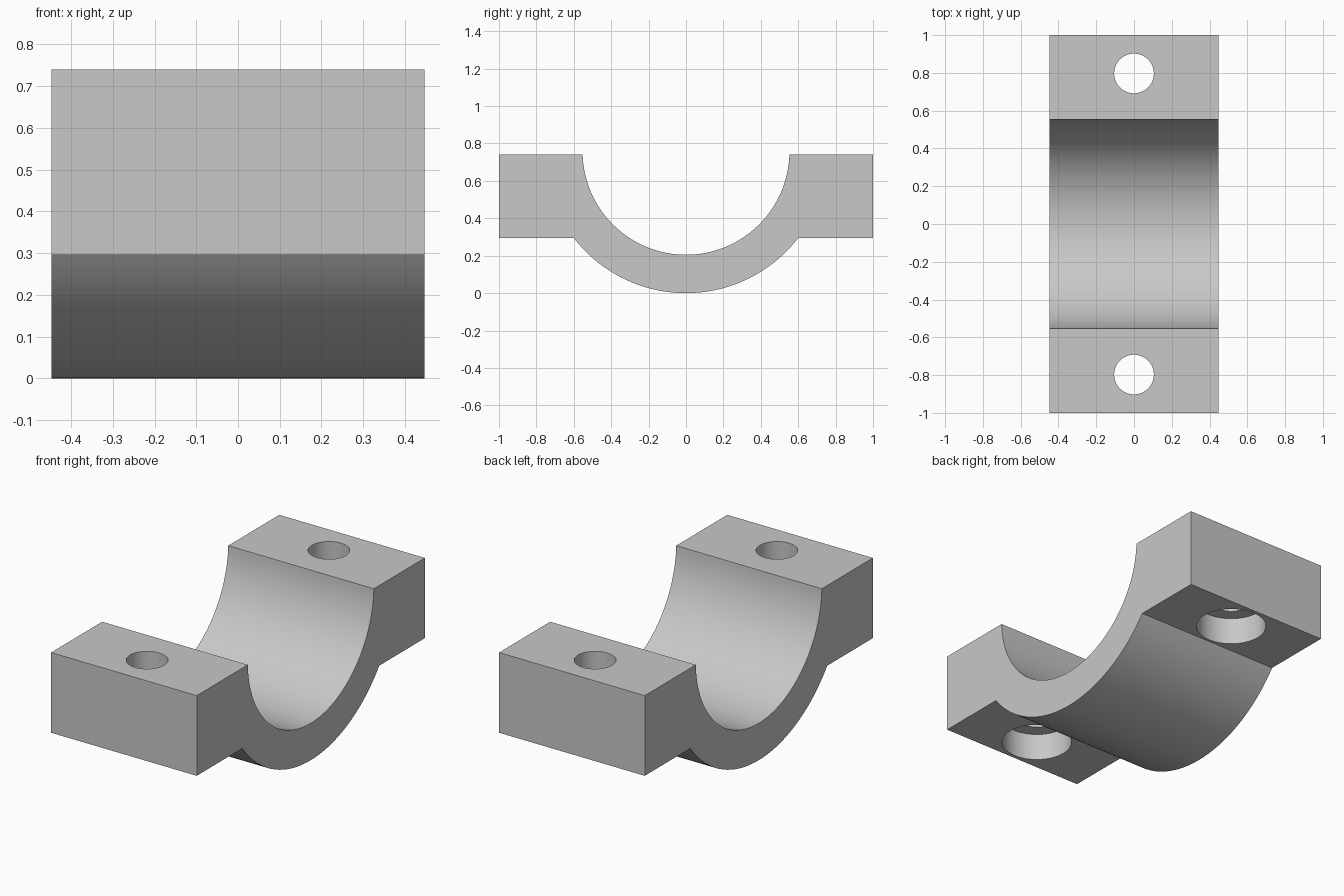
import bpy, bmesh, math

default = bpy.data.objects.get("Cube")
if default:
    bpy.data.objects.remove(default, do_unlink=True)

HALF_WIDTH = 0.447
TOP, FLANGE_BOTTOM = 0.74, 0.295
CENTRE_Z = 0.758            # shared axis of the inner and outer arcs
INNER_R, OUTER_R = 0.553, 0.758
BOLT_Y, BOLT_R = 0.797, 0.105
BORE_R, BORE_DEPTH = 0.183, 0.152

grey = bpy.data.materials.new("plain grey")
grey.use_nodes = True
colour = (0.58, 0.58, 0.58, 1)
grey.diffuse_color = colour
grey.node_tree.nodes["Principled BSDF"].inputs["Base Color"].default_value = colour


def arc(radius, z_end, steps=64):
    """Lower arc about the axis, from -y to +y, ending at height z_end."""
    start = math.asin((CENTRE_Z - z_end) / radius)
    span = math.pi - 2 * start
    points = []
    for i in range(steps + 1):
        a = math.pi + start + span * i / steps
        points.append((radius * math.cos(a), CENTRE_Z + radius * math.sin(a)))
    return points


# Saddle clamp body: side profile extruded across the width
profile = arc(OUTER_R, FLANGE_BOTTOM)
profile += [(1, FLANGE_BOTTOM), (1, TOP)]
profile += reversed(arc(INNER_R, TOP))
profile += [(-1, TOP), (-1, FLANGE_BOTTOM)]

bm = bmesh.new()
face = bm.faces.new([bm.verts.new((-HALF_WIDTH, y, z)) for y, z in profile])
ext = bmesh.ops.extrude_face_region(bm, geom=[face])
moved = [v for v in ext["geom"] if isinstance(v, bmesh.types.BMVert)]
bmesh.ops.translate(bm, verts=moved, vec=(2 * HALF_WIDTH, 0, 0))
bmesh.ops.recalc_face_normals(bm, faces=bm.faces)
mesh = bpy.data.meshes.new("clamp_body")
bm.to_mesh(mesh)
bm.free()
body = bpy.data.objects.new("clamp_body", mesh)
bpy.context.collection.objects.link(body)
mesh.materials.append(grey)


def drill(y, radius, z_low, z_high):
    """Cut a vertical round hole through the body."""
    bpy.ops.mesh.primitive_cylinder_add(
        vertices=64, radius=radius, depth=z_high - z_low,
        location=(0, y, (z_low + z_high) / 2))
    cutter = bpy.context.object
    cutter.name = "hole_cutter"
    cutter.hide_render = True
    cutter.data.materials.append(grey)
    mod = body.modifiers.new("hole", "BOOLEAN")
    mod.operation = "DIFFERENCE"
    mod.solver = "EXACT"
    mod.object = cutter
    bpy.context.view_layer.objects.active = body
    bpy.ops.object.modifier_apply(modifier=mod.name)
    bpy.data.objects.remove(cutter, do_unlink=True)


# Bolt holes with counterbores from below
for side in (-1, 1):
    drill(side * BOLT_Y, BORE_R, 0.1, FLANGE_BOTTOM + BORE_DEPTH)
    drill(side * BOLT_Y, BOLT_R, 0.1, 1)

# Smooth curved walls, crisp edges
bpy.ops.object.select_all(action="DESELECT")
body.select_set(True)
bpy.context.view_layer.objects.active = body
bpy.ops.object.shade_smooth_by_angle(angle=math.radians(30))
